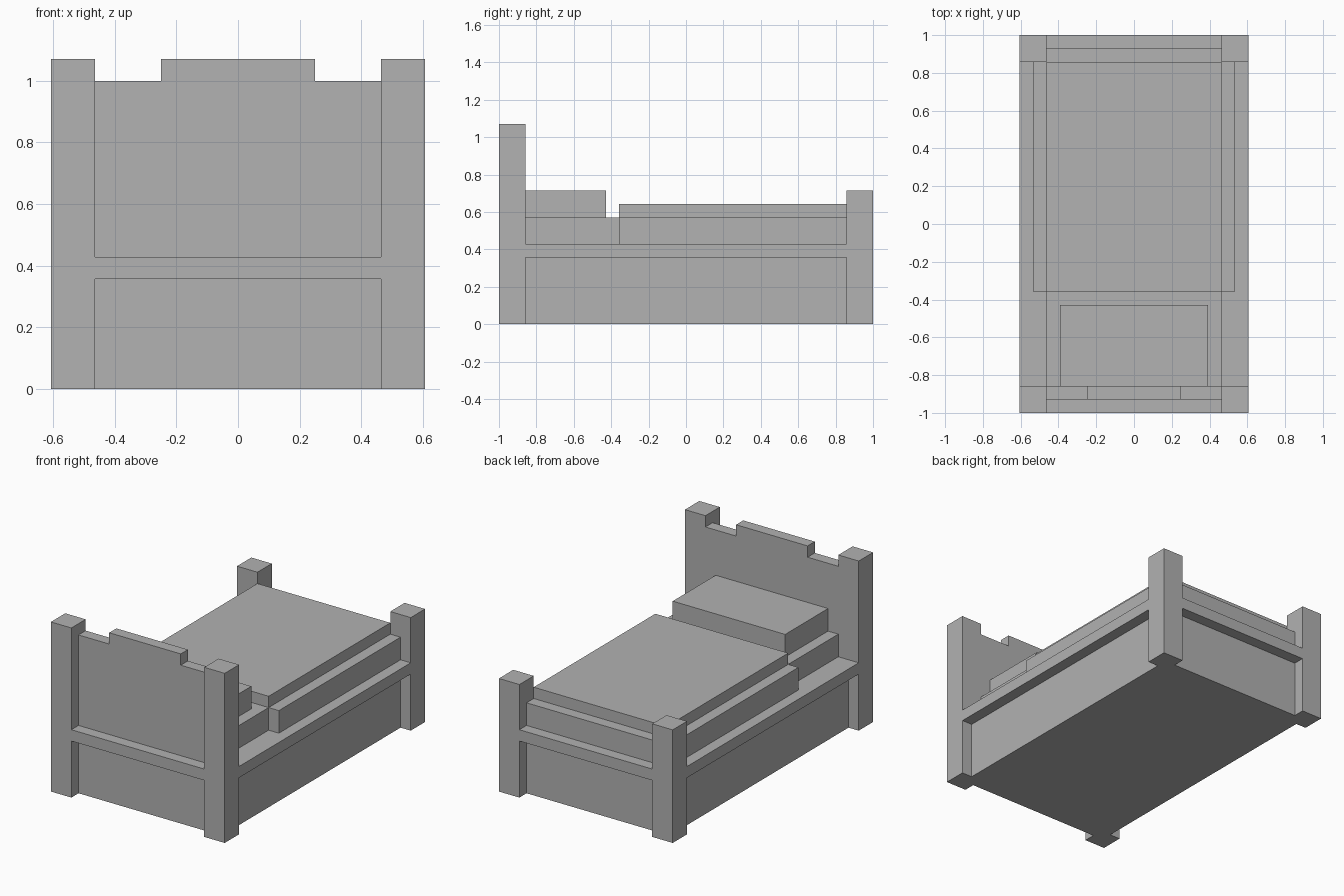
import bpy
import bmesh

U = 1 / 14  # one design unit: the bed is 28 units long

default = bpy.data.objects.get("Cube")
if default:
    bpy.data.objects.remove(default, do_unlink=True)

grey = bpy.data.materials.new("plain grey")
grey.use_nodes = True
colour = (0.445, 0.445, 0.445, 1)
grey.diffuse_color = colour
grey.node_tree.nodes["Principled BSDF"].inputs["Base Color"].default_value = colour


def prism(name, outline, offset):
    """Extrude a closed outline of 3D points (in units) along an offset."""
    bm = bmesh.new()
    face = bm.faces.new([bm.verts.new([c * U for c in p]) for p in outline])
    moved = bmesh.ops.extrude_face_region(bm, geom=[face], use_keep_orig=True)
    verts = [g for g in moved["geom"] if isinstance(g, bmesh.types.BMVert)]
    bmesh.ops.translate(bm, verts=verts, vec=[c * U for c in offset])
    bmesh.ops.recalc_face_normals(bm, faces=bm.faces)
    mesh = bpy.data.meshes.new(name)
    bm.to_mesh(mesh)
    bm.free()
    mesh.materials.append(grey)
    obj = bpy.data.objects.new(name, mesh)
    bpy.context.collection.objects.link(obj)
    return obj


def box(name, x, y, z):
    """Box from (low, high) ranges in units."""
    corners = [(x[0], y[0]), (x[1], y[0]), (x[1], y[1]), (x[0], y[1])]
    return prism(name, [(a, b, z[0]) for a, b in corners], (0, 0, z[1] - z[0]))


def notched_slab(name, half_x, half_y, z):
    """Slab with its corners cut out around the posts."""
    px, py = 6.5, 12
    quarter = [(half_x, py), (px, py), (px, half_y)]
    outline = quarter + [(-x, y) for x, y in reversed(quarter)]
    outline += [(-x, -y) for x, y in outline]
    return prism(name, [(x, y, z[0]) for x, y in outline], (0, 0, z[1] - z[0]))


# Corner posts, tall at the head and short at the foot
for side, x in (("right", (-8.5, -6.5)), ("left", (6.5, 8.5))):
    box(side + "_head_post", x, (-14, -12), (0, 15))
    box(side + "_foot_post", x, (12, 14), (0, 10))

# Recessed base and the frame rail flush with the posts
notched_slab("base_panels", 7.5, 13, (0, 5))
notched_slab("frame_rail", 8.5, 14, (5, 6))

# Headboard with a raised centre
half = [(6.5, 6), (6.5, 14), (3.5, 14), (3.5, 15)]
profile = half + [(-x, z) for x, z in reversed(half)]
prism("headboard", [(x, -13, z) for x, z in profile], (0, 1, 0))

# Bedding
box("mattress", (-6.5, 6.5), (-12, 13), (6, 8))
box("blanket_top", (-6.5, 6.5), (-5, 12), (8, 9))
box("right_blanket_side", (-7.5, -6.5), (-5, 12), (6, 8))
box("left_blanket_side", (6.5, 7.5), (-5, 12), (6, 8))
box("pillow", (-5.5, 5.5), (-12, -6), (8, 10))
